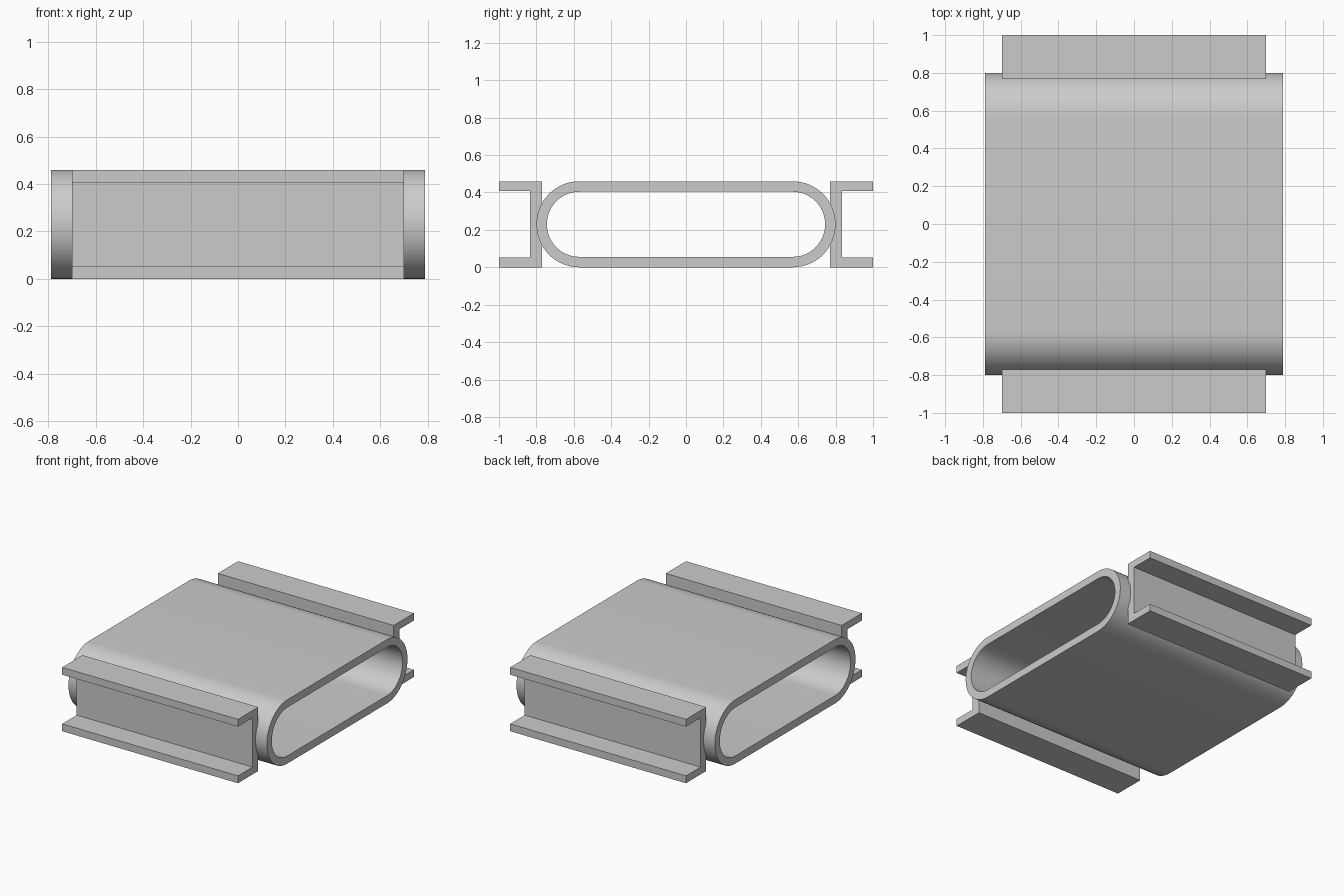
import bpy
import bmesh
import math
from mathutils import Vector

cube = bpy.data.objects.get("Cube")
if cube:
    bpy.data.objects.remove(cube, do_unlink=True)

HEIGHT = 0.46
MID = HEIGHT / 2

# Single grey metal
metal = bpy.data.materials.new("grey metal")
metal.use_nodes = True
GREY = (0.6, 0.6, 0.6, 1)
metal.diffuse_color = GREY
metal.node_tree.nodes["Principled BSDF"].inputs["Base Color"].default_value = GREY


def finish(name, bm):
    bmesh.ops.recalc_face_normals(bm, faces=bm.faces)
    mesh = bpy.data.meshes.new(name)
    bm.to_mesh(mesh)
    bm.free()
    mesh.materials.append(metal)
    obj = bpy.data.objects.new(name, mesh)
    bpy.context.collection.objects.link(obj)
    return obj


def stadium(radius, centre, steps=32):
    """Closed (y, z) outline with two half-round ends."""
    points = []
    for side in (0, 1):
        cy = -centre if side else centre
        for i in range(steps + 1):
            a = -math.pi / 2 + math.pi * (side + i / steps)
            points.append((cy + radius * math.cos(a), MID + radius * math.sin(a)))
    return points


def ring_tube(name, outer, inner, half_width):
    """Hollow tube along x between two matching outlines."""
    bm = bmesh.new()
    loops = [[bm.verts.new((x, y, z)) for y, z in outline]
             for x, outline in ((-half_width, outer), (half_width, outer),
                                (half_width, inner), (-half_width, inner))]
    n = len(outer)
    for k in range(4):
        a, b = loops[k], loops[(k + 1) % 4]
        for i in range(n):
            j = (i + 1) % n
            bm.faces.new((a[i], a[j], b[j], b[i]))
    return finish(name, bm)


def extruded_profile(name, profile, half_width):
    """Solid bar along x from a (y, z) profile."""
    bm = bmesh.new()
    face = bm.faces.new([bm.verts.new((-half_width, y, z)) for y, z in profile])
    result = bmesh.ops.extrude_face_region(bm, geom=[face], use_keep_orig=True)
    moved = [v for v in result["geom"] if isinstance(v, bmesh.types.BMVert)]
    bmesh.ops.translate(bm, verts=moved, vec=Vector((2 * half_width, 0, 0)))
    return finish(name, bm)


# Hollow flattened band with rounded ends
band = ring_tube("rounded_band", stadium(MID, 0.57), stadium(0.174, 0.57), 0.79)
bpy.context.view_layer.objects.active = band
band.select_set(True)
bpy.ops.object.shade_smooth_by_angle(angle=math.radians(30))
band.select_set(False)

# Channel rails, open side facing outward
BACK, WEB, TIP, FLANGE = 0.77, 0.835, 1.0, 0.053
channel = [(BACK, 0), (TIP, 0), (TIP, FLANGE), (WEB, FLANGE),
           (WEB, HEIGHT - FLANGE), (TIP, HEIGHT - FLANGE),
           (TIP, HEIGHT), (BACK, HEIGHT)]
for name, side in (("front_channel", -1), ("back_channel", 1)):
    extruded_profile(name, [(side * y, z) for y, z in channel], 0.70)
